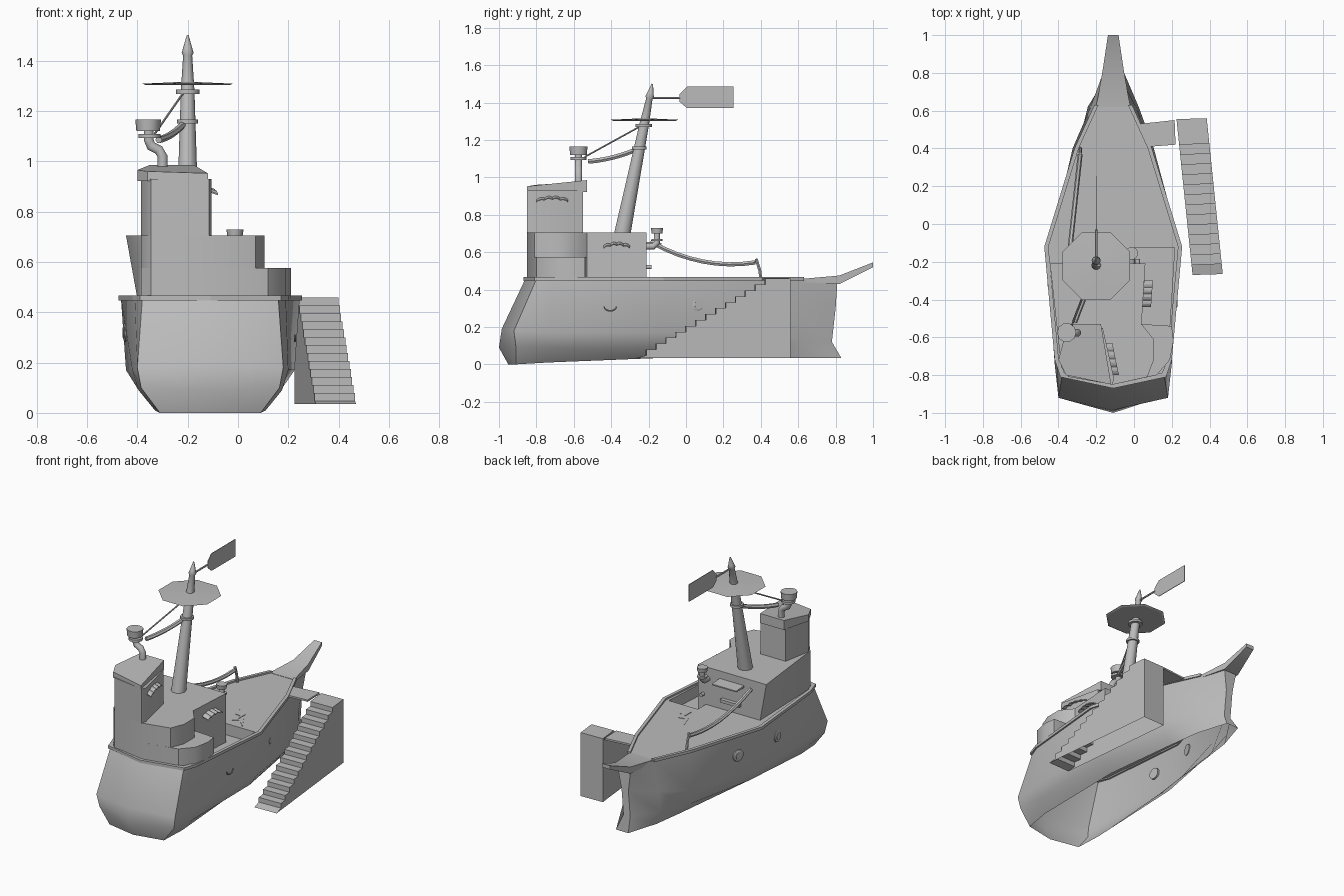
import bpy, bmesh, math
from mathutils import Vector

if "Cube" in bpy.data.objects:
    bpy.data.objects.remove(bpy.data.objects["Cube"])

GREY = bpy.data.materials.new("plain grey")
GREY.diffuse_color = (0.5, 0.5, 0.5, 1)
GREY.use_nodes = True
GREY.node_tree.nodes["Principled BSDF"].inputs["Base Color"].default_value = GREY.diffuse_color
CX = -0.11  # hull centreline


def finish(name, bm, smooth=None):
    me = bpy.data.meshes.new(name)
    bm.to_mesh(me)
    bm.free()
    ob = bpy.data.objects.new(name, me)
    bpy.context.collection.objects.link(ob)
    me.materials.append(GREY)
    if smooth:
        activate(ob)
        bpy.ops.object.shade_smooth_by_angle(angle=math.radians(smooth))
    return ob


def activate(ob):
    bpy.ops.object.select_all(action='DESELECT')
    ob.select_set(True)
    bpy.context.view_layer.objects.active = ob


def loft(name, rings, smooth=None, first_cap=True):
    """Skin a list of equal-length point rings and cap the ends."""
    bm = bmesh.new()
    vs = [[bm.verts.new(p) for p in r] for r in rings]
    n = len(vs[0])
    for a, b in zip(vs, vs[1:]):
        for i in range(n):
            j = (i + 1) % n
            bm.faces.new((a[i], a[j], b[j], b[i]))
    first = bm.faces.new(vs[0])
    bm.faces.new(vs[-1])
    bmesh.ops.recalc_face_normals(bm, faces=bm.faces)
    if not first_cap:
        bmesh.ops.delete(bm, geom=[first], context='FACES_ONLY')
    return finish(name, bm, smooth)


def prism(name, bottom, z0, z1, top=None, smooth=None, floor=True):
    z0 = z0 if isinstance(z0, list) else [z0] * len(bottom)
    z1 = z1 if isinstance(z1, list) else [z1] * len(bottom)
    return loft(name, [[(p[0], p[1], z) for p, z in zip(bottom, z0)],
                       [(p[0], p[1], z) for p, z in zip(top or bottom, z1)]], smooth, floor)


def tube(name, path, radii, sides=8, smooth=50):
    path = [Vector(p) for p in path]
    if not isinstance(radii, list):
        radii = [radii] * len(path)
    rings = []
    for i, p in enumerate(path):
        t = (path[min(i + 1, len(path) - 1)] - path[max(i - 1, 0)]).normalized()
        u = t.cross(Vector((1, 0, 0)) if abs(t.x) < 0.8 else Vector((0, 0, 1))).normalized()
        v = t.cross(u)
        rings.append([p + radii[i] * (u * math.cos(a) + v * math.sin(a))
                      for a in [2 * math.pi * (k + .5) / sides for k in range(sides)]])
    return loft(name, rings, smooth)


def disc(name, c, r, h, sides=10, r2=None):
    return tube(name, [c, (c[0], c[1], c[2] + h)], [r, r2 or r], sides)


def sag(a, b, drop, n=8):
    a, b = Vector(a), Vector(b)
    return [a.lerp(b, i / n) - Vector((0, 0, drop * 4 * (i / n) * (1 - i / n))) for i in range(n + 1)]


# Hull: each station holds (half width, y, z) from deck to bottom
stations = [
    [(0, -.86, .455), (0, -.985, .19), (0, -1, .09), (0, -.95, 0)],
    [(.27, -.80, .455), (.29, -.92, .18), (.275, -.91, .10), (.20, -.91, 0)],
    [(.30, -.72, .455), (.31, -.74, .17), (.285, -.74, .09), (.22, -.74, .01)],
    [(.355, -.12, .455), (.335, -.12, .17), (.28, -.12, .09), (.20, -.12, .035)],
    [(.195, .40, .455), (.215, .40, .20), (.19, .40, .10), (.14, .40, .035)],
    [(.09, .63, .455), (.12, .62, .25), (.135, .62, .12), (.11, .62, .035)],
    [(.05, .81, .455), (.025, .80, .30), (.025, .78, .12), (.045, .83, .035)],
]
bm = bmesh.new()
vs = [[bm.verts.new((CX + w, y, z)) for w, y, z in s] +
      [bm.verts.new((CX - w, y, z)) for w, y, z in reversed(s)] for s in stations]
for a, b in zip(vs, vs[1:]):
    for i in range(8):
        j = (i + 1) % 8
        bm.faces.new((a[i], a[j], b[j], b[i]))
bm.faces.new(vs[-1])
bmesh.ops.remove_doubles(bm, verts=bm.verts, dist=1e-5)
bmesh.ops.recalc_face_normals(bm, faces=bm.faces)
hull = finish("hull", bm)

# Sunken side deck cut into the hull
cutter = prism("deck_cutter", [(0, -.125), (.215, -.125), (.185, -.60), (0, -.60)], .38, .6)
cutter.hide_render = True
cutter.hide_viewport = True
mod = hull.modifiers.new("side_deck", 'BOOLEAN')
mod.object, mod.operation, mod.solver = cutter, 'DIFFERENCE', 'EXACT'
activate(hull)
bpy.ops.object.modifier_apply(modifier=mod.name)

# The hull is an open shell below
bm = bmesh.new()
bm.from_mesh(hull.data)
bmesh.ops.delete(bm, geom=[f for f in bm.faces if all(v.co.z < .037 for v in f.verts)], context='FACES')
bm.to_mesh(hull.data)
bm.free()
activate(hull)
bpy.ops.object.shade_smooth_by_angle(angle=math.radians(50))

# Raised prow
loft("prow", [[(CX + s * w, y, z) for s, z in ((-1, lo), (1, lo), (1, hi), (-1, hi))]
              for y, w, lo, hi in [(.62, .090, .44, .457), (.82, .055, .43, .475), (1, .028, .52, .545)]], 30)

# Gunwale rim, open at the bow
side = [(s[0][0], s[0][1]) for s in stations[:6]]
outline = [(w, y, 1) for w, y in reversed(side[1:])] + [(0, side[0][1], 0)] + [(-w, y, -1) for w, y in side[1:]]
loft("gunwale", [[(CX + w + o * s, y - (o if y < -.75 else 0), z) for o, z in
                  ((.010, .447), (.010, .466), (-.012, .466), (-.012, .447))] for w, y, s in outline])

# Cabin blocks
low = [(-.385, -.76), (-.345, -.81), (-.11, -.85), (.12, -.80), (.19, -.72), (.21, -.62), (.20, -.54), (.04, -.53)]
prism("lower_cabin", low, [.455] * 7 + [.38], .575, smooth=35, floor=False)
mid = [(-.40, -.21), (-.385, -.76), (-.345, -.81), (-.11, -.85), (.07, -.81), (.105, -.72),
       (.105, -.61), (.04, -.53), (.06, -.21)]
prism("middle_cabin", mid, [.455] * 7 + [.38] * 2, .705, top=[(-.445, -.21)] + mid[1:], smooth=40, floor=False)
prism("tower", [(-.35, -.55), (-.385, -.74), (-.345, -.81), (-.115, -.85), (-.105, -.82), (-.165, -.55)],
      .70, .93, smooth=50, floor=False)
prism("tower_roof", [(-.35, -.53), (-.40, -.72), (-.36, -.80), (-.12, -.85), (-.175, -.53)],
      .922, [.985, .965, .96, .952, .985])


# Scalloped awnings: four arched strips beside a wall
def awning(name, a, b, out, z):
    a, b = Vector((*a, z)), Vector((*b, z))
    rings = []
    for i in range(17):
        lift = Vector((0, 0, .007 * abs(math.sin(math.pi * i / 4)) + .014 * math.sin(math.pi * i / 16)))
        p = a.lerp(b, i / 16) + lift
        q = p + Vector((out, 0, -.012))
        rings.append([p, q, q - Vector((0, 0, .005)), p - Vector((0, 0, .005))])
    loft(name, rings)


awning("tower_awning", (-.15, -.63), (-.115, -.80), .035, .882)
awning("cabin_awning", (.055, -.30), (.045, -.44), .045, .635)
prism("bow_side_awning", [(-.28, -.215), (-.10, -.215), (-.10, -.13), (-.28, -.13)], .64, [.655, .655, .648, .648])
prism("bow_side_sill", [(-.26, -.215), (-.12, -.215), (-.12, -.185), (-.26, -.185)], .51, .53)


# Leaning mast with collars, lookout disc and vane
def mast_at(z):
    return (-.2, -.34 + (z - .70) * .2, z)


tube("mast", [mast_at(z) for z in (.69, 1.28, 1.42, 1.43, 1.45, 1.50)], [.046, .027, .018, .024, .018, .004], 10)
for z, r in ((1.15, .042), (1.268, .047)):
    disc("mast_collar", mast_at(z), r, .016)
tube("lookout_disc", [(-.2, -.222, z) for z in (1.302, 1.308, 1.315)], [.18, .194, .03], 8, 20)
tube("vane_rod", [(-.2, -.195, 1.425), (-.2, -.03, 1.425)], .006, 6)
vane = [(-.035, 1.405), (-.035, 1.445), (.005, 1.485), (.255, 1.485), (.255, 1.37), (.005, 1.37)]
loft("vane", [[(x, y, z) for y, z in vane] for x in (-.202, -.198)])

# Roof vent pipe with cup
tube("vent_pipe", [(-.30, -.575, .97), (-.30, -.575, 1.02), (-.315, -.575, 1.045), (-.345, -.575, 1.06),
                   (-.355, -.575, 1.085), (-.355, -.575, 1.125)], .021)
disc("vent_flange", (-.352, -.575, 1.093), .044, .016)
disc("vent_cup", (-.357, -.575, 1.12), .047, .045, 10, .051)

# Deck vent bent out of the cabin wall
tube("deck_vent_pipe", [(-.012, -.22, .63), (-.012, -.175, .63), (-.012, -.155, .65), (-.012, -.155, .70)], .018)
disc("deck_vent_flange", (-.012, -.155, .66), .032, .01)
disc("deck_vent_cup", (-.012, -.155, .70), .030, .028, 10, .034)
tube("wall_knob", [(.02, -.215, .52), (.02, -.185, .52)], .012)

# Cable, hoses and the post that carries the long hose
tube("stay_cable", [(-.33, -.54, 1.11), (-.215, -.24, 1.275)], .005, 6)
tube("short_hose", sag((-.315, -.52, 1.085), (-.21, -.25, 1.155), .012), .014, 6)
tube("long_hose", sag((-.345, -.19, .655), (-.285, .37, .545), .05), .013, 6)
tube("hose_post", [(-.285, .40, .45), (-.285, .395, .50), (-.285, .375, .565)], .009, 6)

# Deck bolt mark
bolt = [(-.065, .115), (-.015, .035), (.025, .045), (.022, -.03), (.05, -.01), (.11, -.11),
        (.045, -.045), (.005, -.07), (.008, .01), (-.03, .015)]
prism("bolt_mark", bolt, .453, .458, floor=False)

# Portholes: ring and glass on the hull side
for s, y, w, tilt in ((1, .065, .292, .3), (-1, .04, .302, .3), (-1, -.325, .335, -.08)):
    d = Vector((s, tilt, 0)).normalized()
    c = Vector((CX + s * w, y, .32))
    tube("porthole_frame", [c - d * .012, c + d * .006, c + d * .010], [.038, .038, .031], 10)
    tube("porthole_glass", [c, c + d * .012], .024, 10)

# Smile-shaped mark
tube("smile_mark", [(CX + .336, -.405 + .033 * math.cos(a), .31 + .025 * math.sin(a))
                    for a in [math.pi * (1 + k / 8) for k in range(9)]], .004, 6)

# Staircase: stepped side profile swept sideways, slightly skewed, open underneath
STEPS = 13
prof = [(.555, .035), (.555, .458)]
for i in range(STEPS):
    y, z = .42 - i * .69 / STEPS, .458 - i * .41 / STEPS
    prof += [(y, z), (y, z - .41 / STEPS)]
prof += [(-.27, .035)]
stairs = loft("staircase", [[(x + (.555 - y) * .103, y + dy, z) for y, z in prof]
                            for x, dy in ((.225, 0), (.385, .005))])
bm = bmesh.new()
bm.from_mesh(stairs.data)
bmesh.ops.delete(bm, geom=[f for f in bm.faces if all(v.co.z < .04 for v in f.verts)], context='FACES')
bm.to_mesh(stairs.data)
bm.free()
prism("gangplank", [(.03, .53), (.09, .41), (.22, .42), (.215, .55)], .450, .462)
